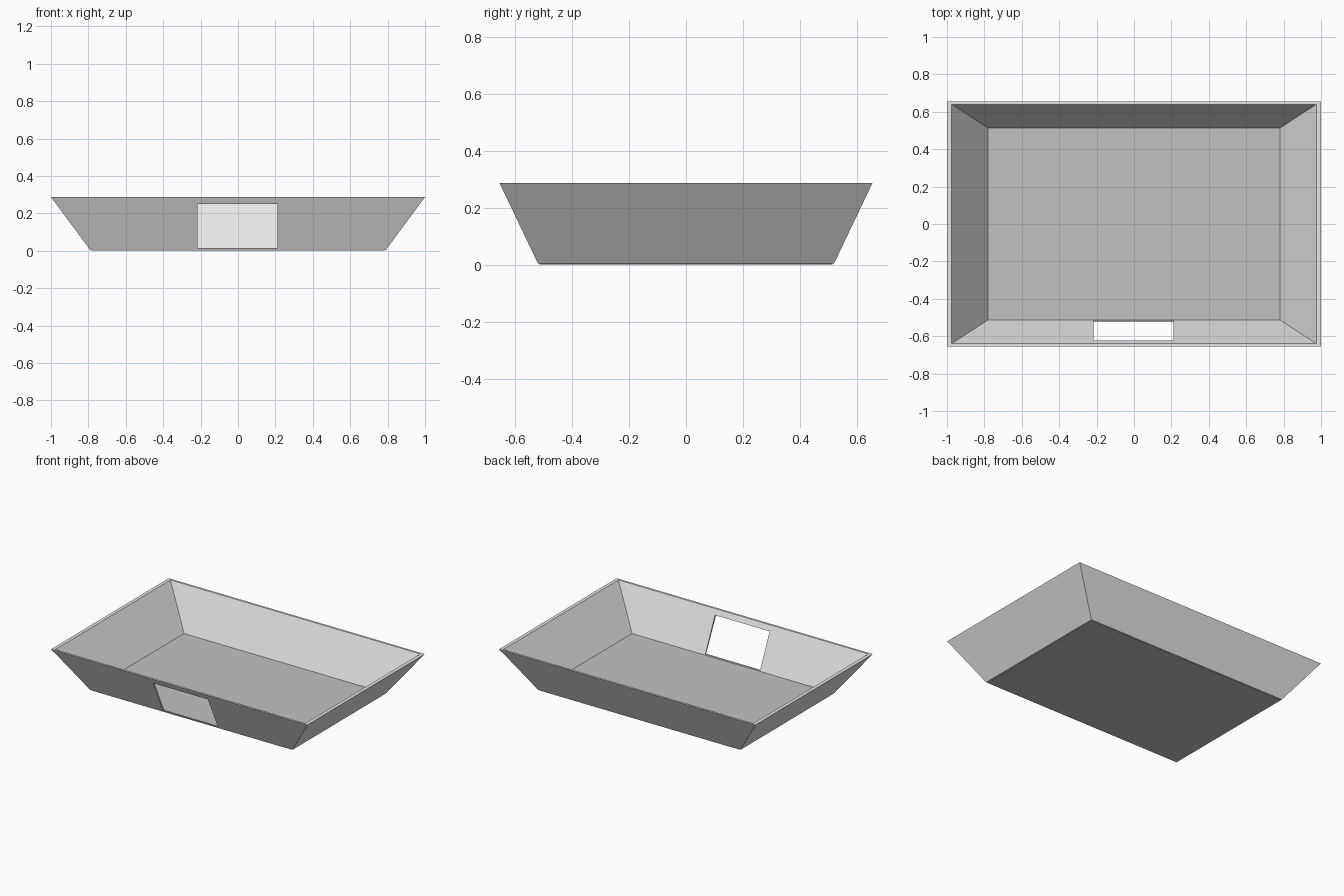
import bpy, bmesh

if "Cube" in bpy.data.objects:
    bpy.data.objects.remove(bpy.data.objects["Cube"])

def material(name, v):
    m = bpy.data.materials.new(name)
    m.diffuse_color = (v, v, v, 1)
    m.use_nodes = True
    m.node_tree.nodes["Principled BSDF"].inputs["Base Color"].default_value = m.diffuse_color
    return m

light_grey = material("light_grey", 0.8)
mid_grey = material("mid_grey", 0.54)

def add_object(name, bm, mat=None):
    bmesh.ops.recalc_face_normals(bm, faces=bm.faces)
    me = bpy.data.meshes.new(name)
    bm.to_mesh(me)
    bm.free()
    if mat:
        me.materials.append(mat)
    ob = bpy.data.objects.new(name, me)
    bpy.context.collection.objects.link(ob)
    return ob

def box(name, x0, x1, y0, y1, z0, z1, mat=None):
    bm = bmesh.new()
    bmesh.ops.create_cube(bm, size=1)
    for v in bm.verts:
        v.co = (x1 if v.co.x > 0 else x0, y1 if v.co.y > 0 else y0,
                z1 if v.co.z > 0 else z0)
    return add_object(name, bm, mat)

# Sloping walls: rectangular loops joined outer bottom, outer top, inner top, inner bottom
bm = bmesh.new()
loops = []
for x, y, z in ((0.79, 0.52, 0.004), (1.0, 0.655, 0.287),
                (0.975, 0.64, 0.287), (0.776, 0.51, 0.004)):
    loops.append([bm.verts.new((sx * x, sy * y, z))
                  for sx, sy in ((-1, -1), (1, -1), (1, 1), (-1, 1))])
for k in range(4):
    a, b = loops[k], loops[(k + 1) % 4]
    for i in range(4):
        j = (i + 1) % 4
        bm.faces.new((a[i], a[j], b[j], b[i]))
walls = add_object("sloping_walls", bm, light_grey)

# Opening in the front wall
cutter = box("opening_cutter", -0.217, 0.21, -0.9, -0.3, 0.015, 0.25)
cutter.hide_render = True
cut = walls.modifiers.new("opening", 'BOOLEAN')
cut.operation = 'DIFFERENCE'
cut.solver = 'EXACT'
cut.object = cutter
bpy.context.view_layer.objects.active = walls
bpy.ops.object.modifier_apply(modifier=cut.name)
bpy.data.objects.remove(cutter)

# Floor plate
box("floor_plate", -0.783, 0.783, -0.515, 0.515, 0.0, 0.01, mid_grey)
